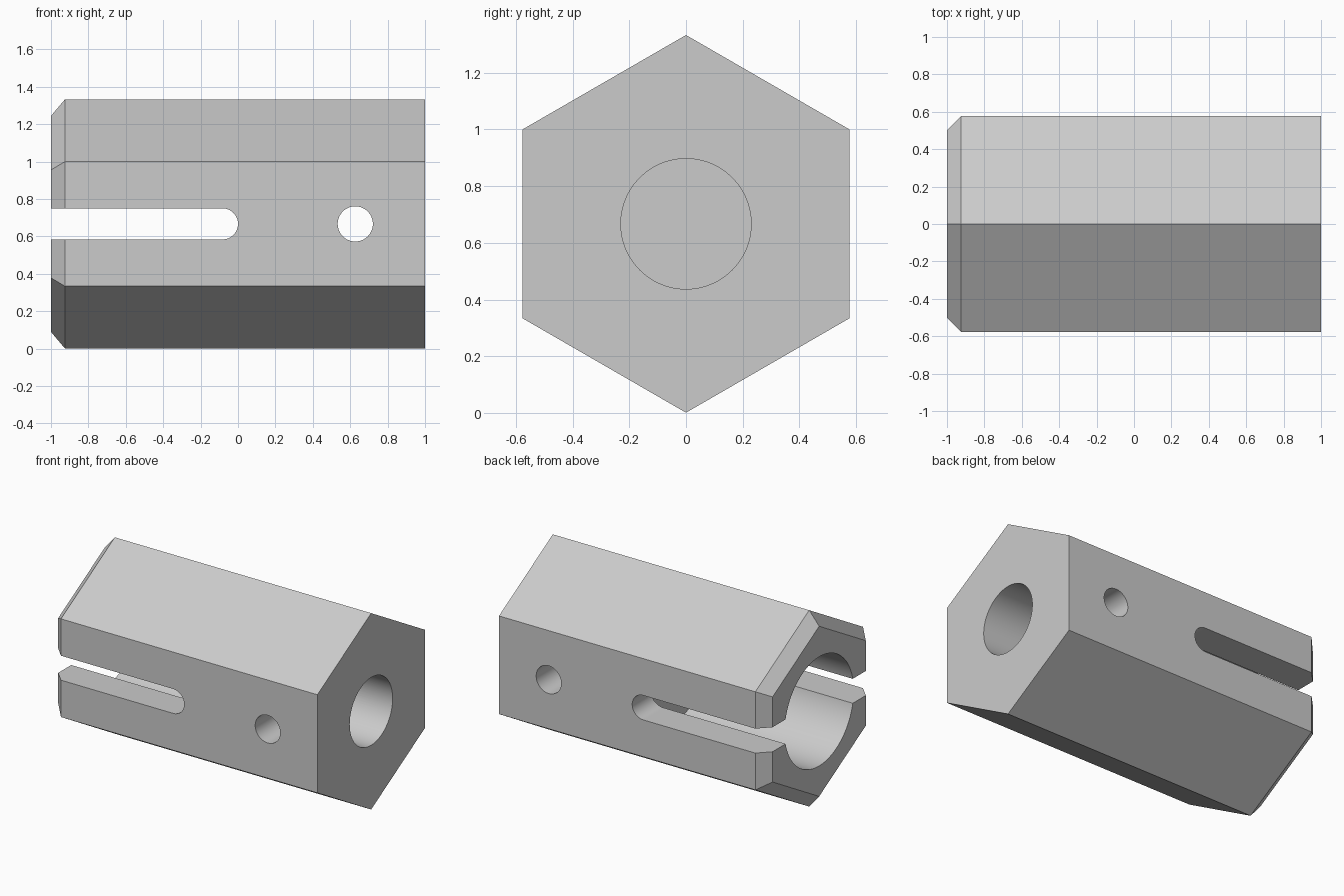
import bpy, bmesh
from math import sin, cos, pi, radians

cube = bpy.data.objects.get("Cube")
if cube:
    bpy.data.objects.remove(cube, do_unlink=True)

MID = 0.667          # height of the long axis
APOTHEM = 0.577      # half width across flats

steel = bpy.data.materials.new("plain grey")
steel.use_nodes = True
grey = (0.6, 0.6, 0.6, 1)
steel.diffuse_color = grey
steel.node_tree.nodes["Principled BSDF"].inputs["Base Color"].default_value = grey


def loft(name, rings):
    """Closed solid through matching rings of points."""
    bm = bmesh.new()
    loops = [[bm.verts.new(p) for p in ring] for ring in rings]
    for a, b in zip(loops, loops[1:]):
        for i in range(len(a)):
            j = (i + 1) % len(a)
            bm.faces.new((a[i], a[j], b[j], b[i]))
    bm.faces.new(loops[0])
    bm.faces.new(loops[-1])
    bmesh.ops.recalc_face_normals(bm, faces=bm.faces)
    mesh = bpy.data.meshes.new(name)
    bm.to_mesh(mesh)
    bm.free()
    obj = bpy.data.objects.new(name, mesh)
    bpy.context.collection.objects.link(obj)
    mesh.materials.append(steel)
    return obj


def ring_x(x, radius, sides):
    """Ring around the long axis, first corner at the top."""
    return [(x, radius * sin(2 * pi * i / sides), MID + radius * cos(2 * pi * i / sides))
            for i in range(sides)]


def through_y(outline):
    """Two copies of an x-z outline, in front of and behind the body."""
    return [[(x, y, z) for x, z in outline] for y in (-1, 1)]


# Hexagonal bar with a chamfer at the slotted end
corner = APOTHEM / cos(pi / 6)
end_corner = 0.5 / cos(pi / 6)
body = loft("hex_body", [ring_x(-1, end_corner, 6), ring_x(-0.925, corner, 6),
                         ring_x(1, corner, 6)])

# Blind bores from both ends
wide_bore = loft("wide_bore_cutter", [ring_x(-1.2, 0.37, 96), ring_x(0.09, 0.37, 96)])
narrow_bore = loft("narrow_bore_cutter", [ring_x(0.3, 0.23, 96), ring_x(1.2, 0.23, 96)])

# Cross pin hole
pin_hole = loft("pin_hole_cutter", through_y(
    [(0.627 + 0.094 * cos(2 * pi * i / 64), MID + 0.094 * sin(2 * pi * i / 64))
     for i in range(64)]))

# Clamping slot with a round inner end
half = 0.083
arc = [(half * (cos(a) - 1), MID + half * sin(a))
       for a in (pi * (i / 32 - 0.5) for i in range(33))]
slot = loft("slot_cutter", through_y([(-1.2, MID - half)] + arc + [(-1.2, MID + half)]))

# Cut the openings
for cutter in (wide_bore, narrow_bore, pin_hole, slot):
    cutter.hide_render = True
    cutter.hide_viewport = False
    mod = body.modifiers.new(cutter.name, 'BOOLEAN')
    mod.operation = 'DIFFERENCE'
    mod.solver = 'EXACT'
    mod.object = cutter

bpy.context.view_layer.update()
cut_mesh = bpy.data.meshes.new_from_object(
    body.evaluated_get(bpy.context.evaluated_depsgraph_get()))
body.modifiers.clear()
body.data = cut_mesh
for cutter in (wide_bore, narrow_bore, pin_hole, slot):
    bpy.data.objects.remove(cutter, do_unlink=True)

# Smooth bores, crisp flats
bpy.ops.object.select_all(action='DESELECT')
body.select_set(True)
bpy.context.view_layer.objects.active = body
bpy.ops.object.shade_smooth_by_angle(angle=radians(25))
